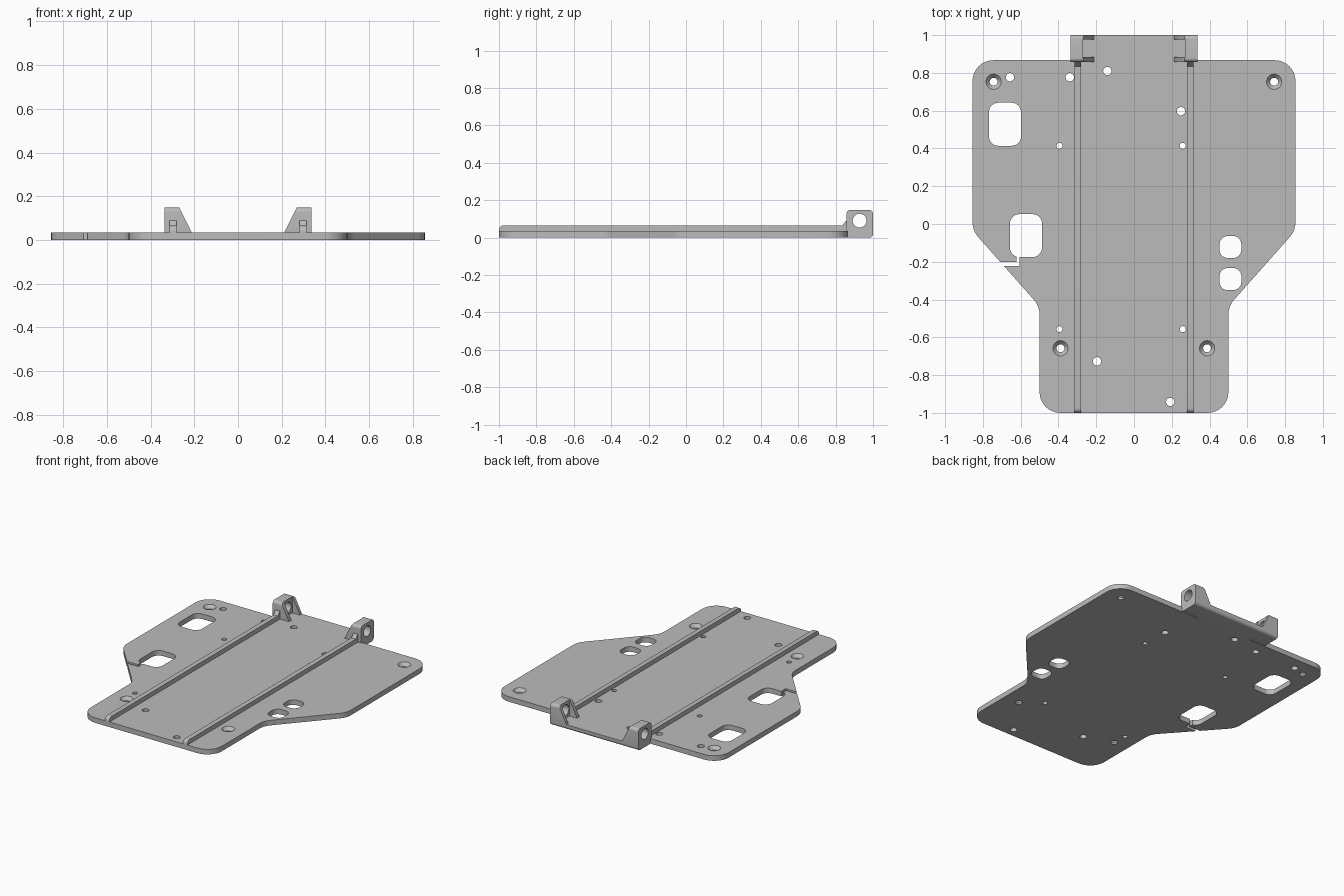
import bpy, bmesh, math
from mathutils import Vector

cube = bpy.data.objects.get("Cube")
if cube:
    bpy.data.objects.remove(cube, do_unlink=True)

GREY = (0.5, 0.5, 0.5, 1)
mat = bpy.data.materials.new("metal_grey")
mat.use_nodes = True
mat.diffuse_color = GREY
mat.node_tree.nodes["Principled BSDF"].inputs["Base Color"].default_value = GREY

T = 0.035      # plate thickness
PLACE = {"x": lambda a, b, h: (h, a, b),
         "y": lambda a, b, h: (a, h, b),
         "z": lambda a, b, h: (a, b, h)}


def rounded(corners, steps=8):
    """Polygon from (a, b, radius) corners, each replaced by a tangent arc."""
    out = []
    for i, (a, b, r) in enumerate(corners):
        p = Vector((a, b))
        if not r:
            out.append(p)
            continue
        u = (Vector(corners[i - 1][:2]) - p).normalized()
        v = (Vector(corners[(i + 1) % len(corners)][:2]) - p).normalized()
        half = u.angle(v) / 2
        centre = p + (u + v).normalized() * r / math.sin(half)
        s = p + u * r / math.tan(half) - centre
        e = p + v * r / math.tan(half) - centre
        sweep = s.angle_signed(e)
        for k in range(steps + 1):
            t = -sweep * k / steps
            out.append(centre + Vector((s.x * math.cos(t) - s.y * math.sin(t),
                                        s.x * math.sin(t) + s.y * math.cos(t))))
    return out


def rect(a0, b0, a1, b1, r=0):
    return rounded([(a0, b0, r), (a1, b0, r), (a1, b1, r), (a0, b1, r)])


def circle(a, b, r, n=32):
    return [Vector((a + r * math.cos(math.tau * k / n), b + r * math.sin(math.tau * k / n)))
            for k in range(n)]


def loft(name, lower, upper, axis, lo, hi):
    """Solid between two matching outlines set at lo and hi along an axis."""
    bm = bmesh.new()
    put = PLACE[axis]
    A = [bm.verts.new(put(p.x, p.y, lo)) for p in lower]
    B = [bm.verts.new(put(p.x, p.y, hi)) for p in upper]
    bm.faces.new(A)
    bm.faces.new(B)
    for i in range(len(A)):
        j = (i + 1) % len(A)
        bm.faces.new((A[i], A[j], B[j], B[i]))
    bmesh.ops.recalc_face_normals(bm, faces=bm.faces)
    mesh = bpy.data.meshes.new(name)
    bm.to_mesh(mesh)
    bm.free()
    mesh.materials.append(mat)
    obj = bpy.data.objects.new(name, mesh)
    bpy.context.collection.objects.link(obj)
    return obj


def prism(name, pts, axis, lo, hi):
    return loft(name, pts, pts, axis, lo, hi)


def activate(obj):
    bpy.ops.object.select_all(action="DESELECT")
    obj.select_set(True)
    bpy.context.view_layer.objects.active = obj


def cut(obj, cutters):
    activate(obj)
    for c in cutters:
        m = obj.modifiers.new("cut", "BOOLEAN")
        m.operation, m.solver, m.object = "DIFFERENCE", "EXACT", c
        bpy.ops.object.modifier_apply(modifier=m.name)
        bpy.data.objects.remove(c, do_unlink=True)


def smooth(obj):
    activate(obj)
    bpy.ops.object.shade_smooth_by_angle(angle=math.radians(30))


# Base plate: wide at the back, tapering to a narrow front
half = [(0.5, -1, 0.11), (0.5, -0.435, 0.12), (0.855, -0.035, 0.12), (0.855, 0.867, 0.11)]
plate = prism("base_plate", rounded(half + [(-x, y, r) for x, y, r in reversed(half)]), "z", 0, T)

# Windows, and the slit that opens one of them to the edge
openings = [rect(-0.768, 0.414, -0.598, 0.642, 0.05),
            rect(-0.657, -0.175, -0.487, 0.052, 0.05),
            rect(0.453, -0.18, 0.568, -0.064, 0.043),
            rect(0.453, -0.35, 0.568, -0.233, 0.043),
            rect(-0.8, -0.223, -0.605, -0.202),
            rect(-0.621, -0.21, -0.605, -0.15)]
# Plain round holes
openings += [circle(x, y, 0.022) for x, y in [
    (-0.657, 0.777), (-0.34, 0.777), (-0.141, 0.81),
    (0.249, 0.597), (-0.196, -0.727), (0.192, -0.942)]]
openings += [circle(x, y, 0.016) for x in (-0.395, 0.258) for y in (0.414, -0.557)]
# Countersunk screw holes
screws = [(-0.743, 0.753), (0.742, 0.753), (-0.389, -0.658), (0.387, -0.658)]
openings += [circle(x, y, 0.021) for x, y in screws]
cutters = [prism("cutter", p, "z", -0.1, 0.2) for p in openings]
cutters += [loft("cutter", circle(x, y, 0.021), circle(x, y, 0.044), "z", 0.013, 0.039)
            for x, y in screws]
cut(plate, cutters)
smooth(plate)

# Tongue at the back, between the lugs
tongue = prism("hinge_tongue", rounded([(0.86, 0, 0), (1, 0, 0.02), (1, T, 0), (0.86, T, 0)]),
               "x", -0.212, 0.212)
smooth(tongue)

rib_profile = rounded([(-1, 0.02, 0), (0.865, 0.02, 0), (0.865, 0.09, 0),
                       (0.855, 0.09, 0), (0.835, 0.065, 0), (-1, 0.065, 0.025)])
lug_profile = rect(0.858, 0, 1, 0.148, 0.02)

for s, side in ((1, "left"), (-1, "right")):
    # Long rib, ramping up where it meets the lug
    smooth(prism(side + "_rib", rib_profile, "x", s * 0.281, s * 0.314))

    # Lug: drilled outer wall with two sloping gussets around a pocket
    lug = prism(side + "_hinge_lug", lug_profile, "x", s * 0.212, s * 0.336)
    slope = [Vector((s * x, z)) for x, z in [(0.212, T), (0.27, 0.15), (0.27, 0.3),
                                             (0.1, 0.3), (0.1, T)]]
    cut(lug, [prism("cutter", slope, "y", 0.8, 1.1),
              prism("cutter", rect(0.884, T, 0.978, 0.3), "x", s * 0.1, s * 0.27),
              prism("cutter", circle(0.928, 0.091, 0.037), "x", s * 0.24, s * 0.4)])
    smooth(lug)
